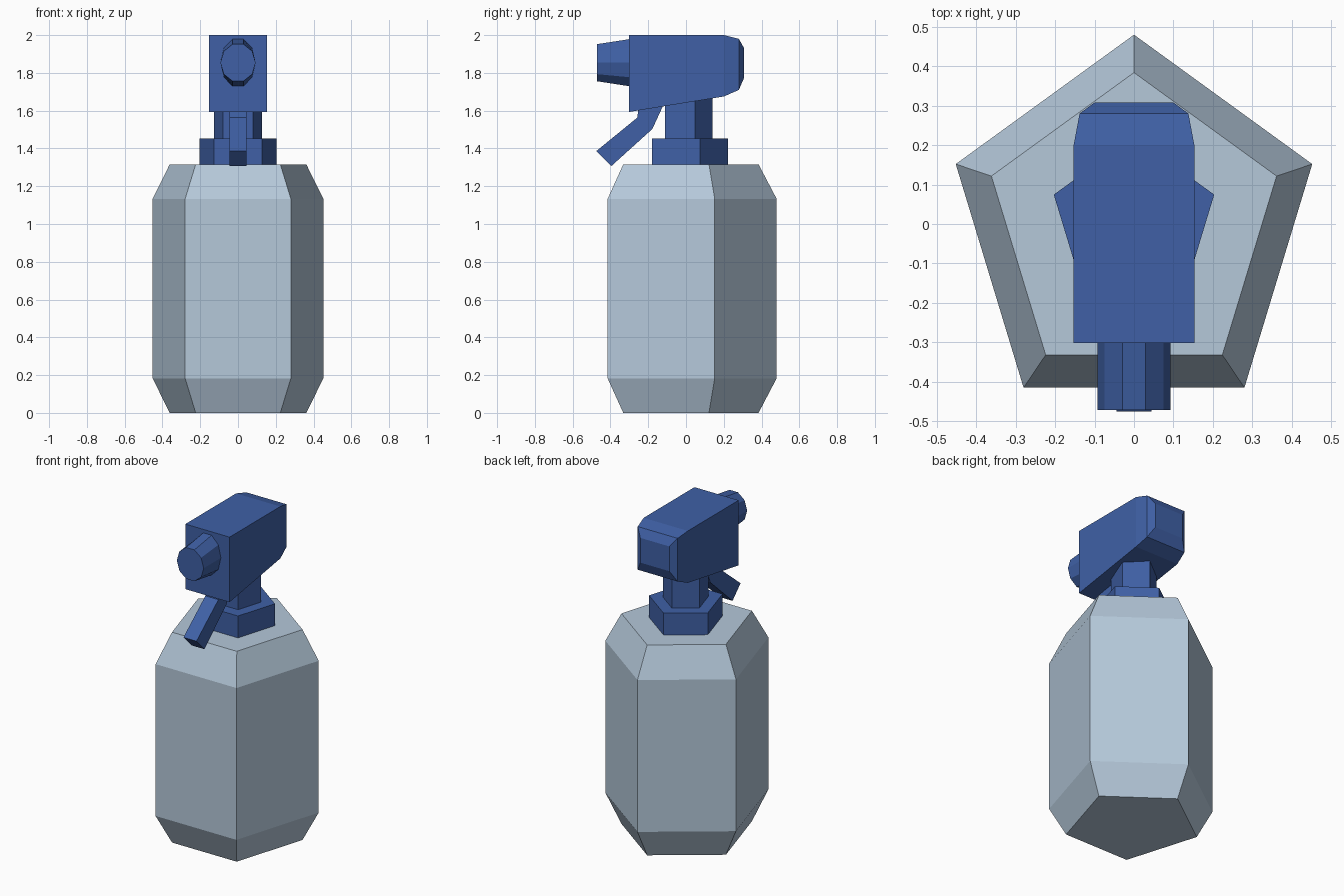
import bpy, bmesh, math

if "Cube" in bpy.data.objects:
    bpy.data.objects.remove(bpy.data.objects["Cube"])


def material(name, rgb):
    m = bpy.data.materials.new(name)
    m.diffuse_color = (*rgb, 1)
    m.use_nodes = True
    m.node_tree.nodes["Principled BSDF"].inputs["Base Color"].default_value = m.diffuse_color
    return m


bottle_mat = material("pale blue grey", (0.46, 0.58, 0.70))
blue_mat = material("spray blue", (0.05, 0.118, 0.38))


def loft(name, rings, mat):
    """Skin a stack of equal-length rings and cap both ends."""
    bm = bmesh.new()
    loops = [[bm.verts.new(p) for p in ring] for ring in rings]
    n = len(loops[0])
    for a, b in zip(loops, loops[1:]):
        for i in range(n):
            j = (i + 1) % n
            bm.faces.new((a[i], a[j], b[j], b[i]))
    bm.faces.new(loops[0][::-1])
    bm.faces.new(loops[-1])
    bmesh.ops.recalc_face_normals(bm, faces=bm.faces)
    mesh = bpy.data.meshes.new(name)
    bm.to_mesh(mesh)
    bm.free()
    mesh.materials.append(mat)
    obj = bpy.data.objects.new(name, mesh)
    bpy.context.collection.objects.link(obj)
    return obj


PENTAGON = [(0, 0.48), (-0.452, 0.152), (-0.28, -0.415), (0.28, -0.415), (0.452, 0.152)]


def pentagon(scale, z, dy=0):
    return [(x * scale, y * scale + dy, z) for x, y in PENTAGON]


def rectangle(y, half_width, z0, z1):
    return [(-half_width, y, z0), (half_width, y, z0), (half_width, y, z1), (-half_width, y, z1)]


def oval(y, rx, rz, z, sides=10):
    return [(rx * math.cos(math.tau * i / sides), y, z + rz * math.sin(math.tau * i / sides))
            for i in range(sides)]


# Bottle with tapered shoulder and base
loft("bottle", [pentagon(0.8, 0), pentagon(1, 0.183), pentagon(1, 1.133), pentagon(0.8, 1.316)], bottle_mat)

# Collar and neck
loft("collar", [pentagon(0.45, 1.316, 0.006), pentagon(0.45, 1.453, 0.006)], blue_mat)
loft("neck", [pentagon(0.28, 1.453, 0.005), pentagon(0.28, 1.70, 0.005)], blue_mat)

# Spray head with sloping underside and rounded back
loft("spray_head", [rectangle(-0.302, 0.153, 1.593, 2.0), rectangle(0.2, 0.153, 1.675, 2.0),
                    rectangle(0.28, 0.138, 1.71, 1.98), rectangle(0.308, 0.1, 1.775, 1.93)], blue_mat)

# Nozzle
loft("nozzle", [oval(-0.472, 0.093, 0.103, 1.854), oval(-0.30, 0.093, 0.131, 1.854)], blue_mat)

# Trigger: bent lever
TRIGGER = [(-0.475, 1.386), (-0.396, 1.306), (-0.178, 1.503), (-0.115, 1.64), (-0.25, 1.62), (-0.258, 1.563)]
loft("trigger", [[(x, y, z) for y, z in TRIGGER] for x in (-0.045, 0.045)], blue_mat)
